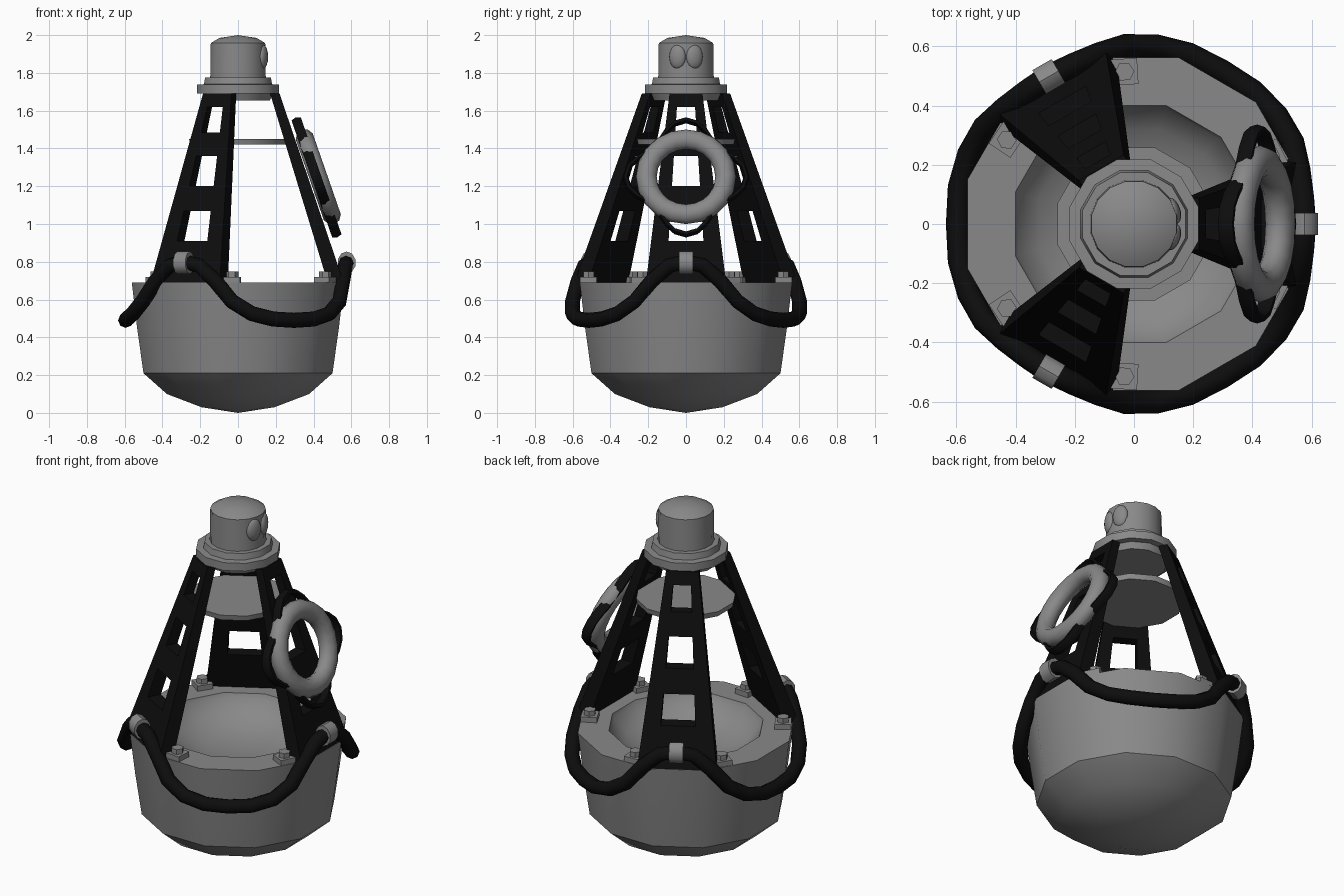
import bpy, bmesh, math
from mathutils import Matrix, Vector

if "Cube" in bpy.data.objects:
    bpy.data.objects.remove(bpy.data.objects["Cube"])


def material(name, value):
    m = bpy.data.materials.new(name)
    m.diffuse_color = (value, value, value, 1)
    m.use_nodes = True
    m.node_tree.nodes["Principled BSDF"].inputs["Base Color"].default_value = m.diffuse_color
    return m


GREY = material("grey paint", 0.25)
BLACK = material("black rubber", 0.004)
SPIN3 = [math.radians(a) for a in (0, 120, 240)]


def finish(name, bm, mat, angle=30):
    bmesh.ops.recalc_face_normals(bm, faces=bm.faces[:])
    me = bpy.data.meshes.new(name)
    bm.to_mesh(me)
    bm.free()
    ob = bpy.data.objects.new(name, me)
    bpy.context.collection.objects.link(ob)
    me.materials.append(mat)
    bpy.ops.object.select_all(action='DESELECT')
    ob.select_set(True)
    bpy.context.view_layer.objects.active = ob
    bpy.ops.object.shade_smooth_by_angle(angle=math.radians(angle))
    return ob


def lathe(name, profile, sides, mat, angle=35, turn=0.5):
    """Revolve (radius, z) points; radius 0 closes an end with a fan."""
    bm = bmesh.new()
    rings = []
    for r, z in profile:
        if r == 0:
            rings.append([bm.verts.new((0, 0, z))] * sides)
        else:
            rings.append([bm.verts.new((r * math.cos(2 * math.pi * (i + turn) / sides),
                                        r * math.sin(2 * math.pi * (i + turn) / sides), z))
                          for i in range(sides)])
    for a, b in zip(rings, rings[1:]):
        for i in range(sides):
            j = (i + 1) % sides
            bm.faces.new(list(dict.fromkeys((a[i], a[j], b[j], b[i]))))
    return finish(name, bm, mat, angle)


def tube(name, rings, mat, angle=60):
    """Skin a closed loop of cross-sections."""
    bm = bmesh.new()
    vs = [[bm.verts.new(p) for p in ring] for ring in rings]
    n, k = len(vs), len(vs[0])
    for i in range(n):
        for j in range(k):
            bm.faces.new((vs[i][j], vs[(i + 1) % n][j],
                          vs[(i + 1) % n][(j + 1) % k], vs[i][(j + 1) % k]))
    return finish(name, bm, mat, angle)


# Float hull with a flat rim and a dished deck
lathe("hull", [(0, 0), (0.2, 0.03), (0.39, 0.1), (0.518, 0.21), (0.553, 0.45), (0.582, 0.69),
               (0.415, 0.69), (0.405, 0.665), (0.33, 0.59), (0.18, 0.54), (0, 0.53)],
      12, GREY, 40)

# Round plate inside the tower
lathe("tower_plate", [(0, 1.42), (0.262, 1.42), (0.268, 1.45), (0, 1.45)], 12, GREY)

# Head: underside cone, flange, collar and domed lantern
lathe("head_base", [(0, 1.655), (0.175, 1.655), (0.19, 1.69), (0.225, 1.692), (0.225, 1.738),
                    (0.187, 1.74), (0.18, 1.775), (0, 1.775)], 12, GREY)
lathe("lantern", [(0, 1.76), (0.15, 1.77), (0.147, 1.958), (0.1, 1.985), (0, 2.0)], 16, GREY, 40)

# Two oval lenses on the lantern
bm = bmesh.new()
for s in (-1, 1):
    lens = (Matrix.Rotation(s * 0.33, 4, 'Z') @ Matrix.Translation((0.14, 0, 1.885))
            @ Matrix.Diagonal((0.024, 0.046, 0.064, 1)))
    bmesh.ops.create_uvsphere(bm, u_segments=14, v_segments=8, radius=1, matrix=lens)
finish("lantern_lenses", bm, GREY, 60)

# Tower legs: tapered ladder frames with three windows
TOP, FOOT = 1.69, 0.69
LEVELS = [1.69, 1.62, 1.485, 1.36, 1.20, 1.07, 0.91, 0.69]


def leg_point(z, side, back):
    t = (TOP - z) / (TOP - FOOT)
    x = 0.22 + 0.34 * t - back * (0.05 + 0.035 * t)
    return Vector((x, side * (0.087 + 0.125 * t), z))


for n, a in enumerate(SPIN3):
    bm = bmesh.new()
    rot = Matrix.Rotation(a, 3, 'Z')
    grid = [[[bm.verts.new(rot @ leg_point(z, s, b)) for s in (-1, -0.5, 0.5, 1)]
             for z in LEVELS] for b in (0, 1)]

    def solid(i, j):
        return 0 <= i < 7 and 0 <= j < 3 and not (j == 1 and i in (1, 3, 5))

    for i in range(7):
        for j in range(3):
            if not solid(i, j):
                continue
            for g in grid:
                bm.faces.new((g[i][j], g[i][j + 1], g[i + 1][j + 1], g[i + 1][j]))
            # walls wherever the neighbouring cell is open
            for di, dj, p, q in ((-1, 0, (i, j), (i, j + 1)), (1, 0, (i + 1, j), (i + 1, j + 1)),
                                 (0, -1, (i, j), (i + 1, j)), (0, 1, (i, j + 1), (i + 1, j + 1))):
                if not solid(i + di, j + dj):
                    f, b = grid
                    bm.faces.new((f[p[0]][p[1]], f[q[0]][q[1]], b[q[0]][q[1]], b[p[0]][p[1]]))
    finish(f"tower_leg_{n + 1}", bm, BLACK)

# Foot pads with hex bolts either side of each leg
bm = bmesh.new()
for a in SPIN3:
    for s in (-1, 1):
        base = Matrix.Rotation(a + s * math.radians(26.5), 4, 'Z')
        bmesh.ops.create_cube(bm, size=1, matrix=base @ Matrix.Translation((0.515, 0, 0.7))
                              @ Matrix.Diagonal((0.088, 0.088, 0.04, 1)))
        bmesh.ops.create_cone(bm, cap_ends=True, segments=6, radius1=0.033, radius2=0.033,
                              depth=0.04, matrix=base @ Matrix.Translation((0.515, 0, 0.728)))
finish("foot_pads", bm, GREY)

# Fender rope sagging between the three clips: (degrees from clip, radius, height)
HALF = [(0, 0.575, 0.80), (9, 0.575, 0.78), (18, 0.585, 0.70), (27, 0.602, 0.59),
        (37, 0.605, 0.525), (48, 0.602, 0.497), (60, 0.595, 0.49)]
drape = HALF + [(120 - d, r, z) for d, r, z in HALF[-2:0:-1]]
path = [Vector((r * math.cos(math.radians(d) + a), r * math.sin(math.radians(d) + a), z))
        for a in SPIN3 for d, r, z in drape]
rings = []
for i, p in enumerate(path):
    tan = (path((i + 1) % len(path)) if callable(path) else path[(i + 1) % len(path)]) - path[i - 1]
    u = tan.cross(Vector((p.x, p.y, 0))).normalized()
    v = tan.cross(u).normalized()
    rings.append([p + 0.04 * (math.cos(k * math.pi / 4) * u + math.sin(k * math.pi / 4) * v)
                  for k in range(8)])
tube("fender_rope", rings, BLACK)

# Clips holding the rope
bm = bmesh.new()
for a in SPIN3:
    m = (Matrix.Rotation(a, 4, 'Z') @ Matrix.Translation((0.575, 0, 0.795))
         @ Matrix.Rotation(math.pi / 2, 4, 'X') @ Matrix.Diagonal((0.9, 1.1, 1, 1)))
    bmesh.ops.create_cone(bm, cap_ends=True, segments=10, radius1=0.054, radius2=0.054,
                          depth=0.075, matrix=m)
finish("rope_clips", bm, GREY, 40)

# Life ring hung on the front leg, with a grab line bulging out at four points
TILT = Matrix.Translation((0.425, 0, 1.25)) @ Matrix.Rotation(-0.335, 4, 'Y')


def hoop(name, radius, across, along, offset, steps, sides, mat):
    rings = []
    for i in range(steps):
        t = 2 * math.pi * i / steps
        ring = []
        for k in range(sides):
            c = 2 * math.pi * k / sides
            r = radius(t) + across * math.cos(c)
            ring.append(TILT @ Vector((offset + along * math.sin(c),
                                       r * math.cos(t), r * math.sin(t))))
        rings.append(ring)
    tube(name, rings, mat)


hoop("life_ring", lambda t: 0.21, 0.055, 0.05, 0, 20, 10, GREY)
hoop("grab_line", lambda t: 0.277 + 0.043 * math.cos(4 * t), 0.016, 0.03, -0.01, 32, 6, BLACK)
